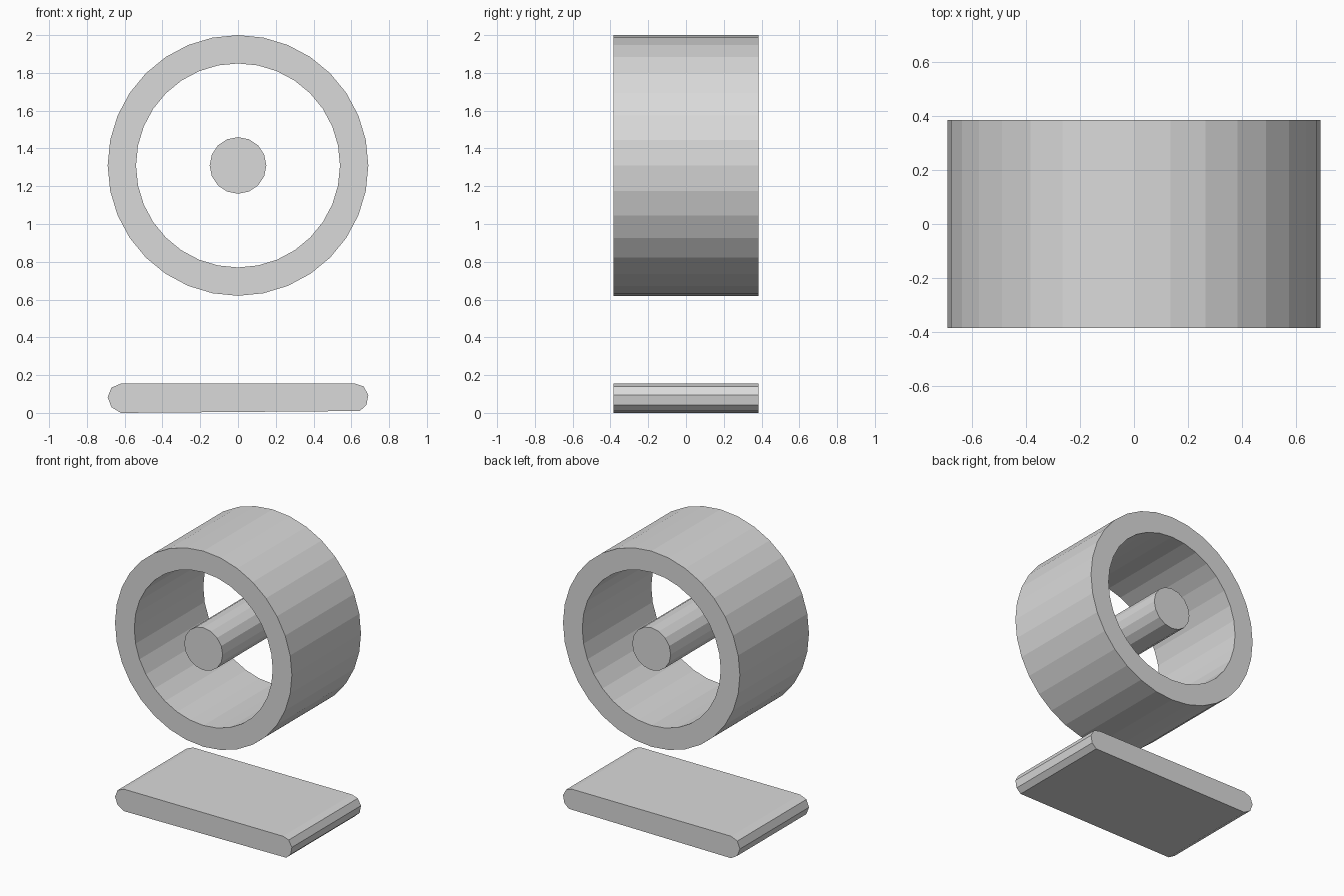
import bpy, bmesh, math

cube = bpy.data.objects.get("Cube")
if cube:
    bpy.data.objects.remove(cube, do_unlink=True)

HALF_DEPTH = 0.385
AXIS_Z = 1.31

grey = bpy.data.materials.new("light grey")
grey.use_nodes = True
colour = (0.7, 0.7, 0.7, 1)
grey.diffuse_color = colour
grey.node_tree.nodes["Principled BSDF"].inputs["Base Color"].default_value = colour


def circle(radius, sides):
    """Points of an upright circle around the wheel axis."""
    angles = [2 * math.pi * i / sides for i in range(sides)]
    return [(radius * math.cos(a), AXIS_Z + radius * math.sin(a)) for a in angles]


def extrude_profile(name, outer, inner=None):
    """Extrude an x-z outline along y; a matching inner outline makes a hole."""
    bm = bmesh.new()
    n = len(outer)

    def loop(points, y):
        return [bm.verts.new((x, y, z)) for x, z in points]

    def bridge(a, b):
        for i in range(n):
            j = (i + 1) % n
            bm.faces.new((a[i], a[j], b[j], b[i]))

    front, back = loop(outer, -HALF_DEPTH), loop(outer, HALF_DEPTH)
    bridge(front, back)
    if inner:
        inner_front, inner_back = loop(inner, -HALF_DEPTH), loop(inner, HALF_DEPTH)
        bridge(inner_front, inner_back)
        bridge(front, inner_front)
        bridge(back, inner_back)
    else:
        bm.faces.new(front)
        bm.faces.new(back)
    bmesh.ops.recalc_face_normals(bm, faces=bm.faces)
    mesh = bpy.data.meshes.new(name)
    bm.to_mesh(mesh)
    bm.free()
    mesh.materials.append(grey)
    obj = bpy.data.objects.new(name, mesh)
    bpy.context.collection.objects.link(obj)
    return obj


# Hollow ring and the free axle inside it
extrude_profile("ring", circle(0.69, 32), circle(0.54, 32))
extrude_profile("axle", circle(0.15, 16))

# Flat base plate with slightly uneven rounded ends
right_end = [(-0.62, 0.155), (-0.67, 0.134), (-0.69, 0.083), (-0.67, 0.03), (-0.62, 0.0)]
left_end = [(0.645, 0.01), (0.68, 0.042), (0.69, 0.095), (0.665, 0.14), (0.62, 0.155)]
extrude_profile("base_plate", right_end + left_end)
